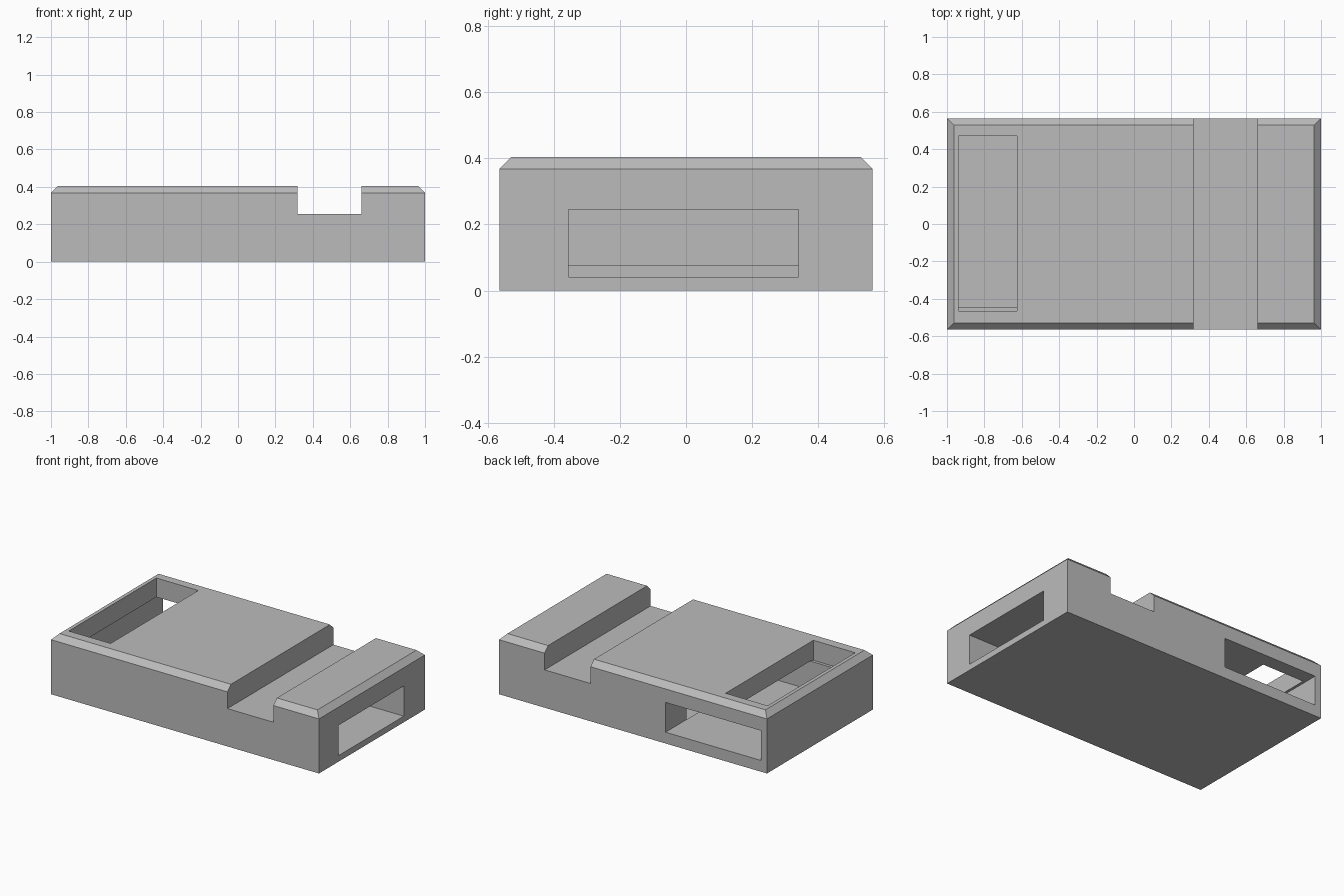
import bpy, bmesh

if "Cube" in bpy.data.objects:
    bpy.data.objects.remove(bpy.data.objects["Cube"])

grey = bpy.data.materials.new("plain grey")
grey.diffuse_color = (0.5, 0.5, 0.5, 1)
grey.use_nodes = True
grey.node_tree.nodes["Principled BSDF"].inputs["Base Color"].default_value = grey.diffuse_color


def box(name, x, y, z):
    """Box spanning the given (min, max) ranges."""
    bm = bmesh.new()
    bmesh.ops.create_cube(bm, size=1)
    for v in bm.verts:
        v.co = [r[0] if c < 0 else r[1] for c, r in zip(v.co, (x, y, z))]
    me = bpy.data.meshes.new(name)
    bm.to_mesh(me)
    bm.free()
    me.materials.append(grey)
    ob = bpy.data.objects.new(name, me)
    bpy.context.collection.objects.link(ob)
    return ob


# Solid block with a chamfered top rim
body = box("case_body", (-1, 1), (-0.565, 0.565), (0, 0.405))
bm = bmesh.new()
bm.from_mesh(body.data)
rim = [e for e in bm.edges if all(v.co.z > 0.4 for v in e.verts)]
bmesh.ops.bevel(bm, geom=rim, offset=0.037, segments=1, affect='EDGES')
bm.to_mesh(body.data)
bm.free()

# Openings: cross channel, top window, rear slot, and side slot joining it
cutters = [
    box("channel_cutter", (0.317, 0.66), (-0.8, 0.8), (0.255, 0.6)),
    box("rear_slot_cutter", (-0.955, -0.243), (-0.445, 0.8), (0.076, 0.277)),
    box("window_cutter", (-0.938, -0.625), (-0.465, 0.47), (0.27, 0.6)),
    box("side_slot_cutter", (-0.3, 1.2), (-0.355, 0.34), (0.041, 0.245)),
]
bpy.context.view_layer.objects.active = body
for cutter in cutters:
    mod = body.modifiers.new(cutter.name, 'BOOLEAN')
    mod.operation = 'DIFFERENCE'
    mod.solver = 'EXACT'
    mod.object = cutter
    # Keep the side slot from undercutting the rear slot floor
    if cutter.name == "side_slot_cutter":
        for v in cutter.data.vertices:
            if v.co.x < 0:
                v.co.x = -0.243
    bpy.ops.object.modifier_apply(modifier=mod.name)
for cutter in cutters:
    bpy.data.objects.remove(cutter, do_unlink=True)
